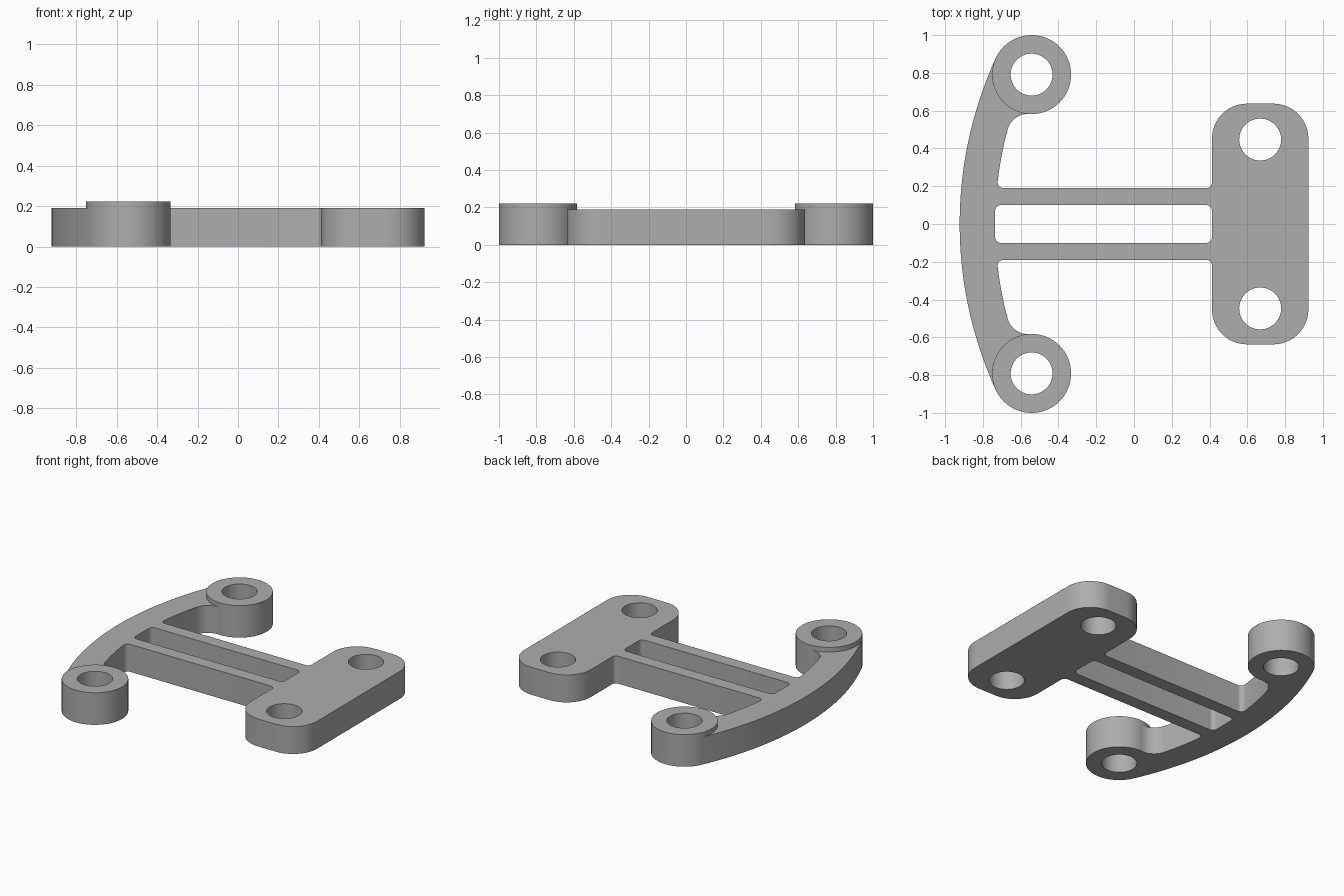
import bpy
import bmesh
from math import cos, sin, atan2, pi, sqrt, acos, radians
from mathutils import Vector

if "Cube" in bpy.data.objects:
    bpy.data.objects.remove(bpy.data.objects["Cube"], do_unlink=True)

BODY_H, BOSS_H = 0.19, 0.222
BOSS, BOSS_R, HOLE_R = Vector((-0.542, 0.791)), 0.209, 0.111
PLATE_HOLE = Vector((0.668, 0.447))
LEFT, RIGHT, PLATE_X, PLATE_Y = -0.923, 0.923, 0.413, 0.637
BAR_IN, BAR_OUT, SLOT_X = 0.1, 0.19, -0.735

grey = bpy.data.materials.new("light grey")
grey.use_nodes = True
colour = (0.42, 0.42, 0.42, 1)
grey.diffuse_color = colour
grey.node_tree.nodes["Principled BSDF"].inputs["Base Color"].default_value = colour


def arc(c, r, a0, a1, n):
    return [Vector((c[0] + r * cos(a0 + (a1 - a0) * i / n),
                    c[1] + r * sin(a0 + (a1 - a0) * i / n))) for i in range(n + 1)]


def circle(c, r, n=64):
    return arc(c, r, 0, 2 * pi, n)[:-1]


def fillet(before, corner, after, r, n=8):
    """Points of a rounded corner between two straight runs."""
    p = Vector(corner)
    u, v = (Vector(before) - p).normalized(), (Vector(after) - p).normalized()
    half = acos(u.dot(v)) / 2
    c = p + (u + v).normalized() * r / sin(half)
    run = r * cos(half) / sin(half)
    s, e = p + u * run - c, p + v * run - c
    a0 = atan2(s.y, s.x)
    turn = (atan2(e.y, e.x) - a0 + pi) % (2 * pi) - pi
    return arc(c, r, a0, a0 + turn, n)


def prism(name, loops, height):
    """Extrude an outline with holes to a closed solid."""
    bm = bmesh.new()
    caps = ([], [])
    for loop in loops:
        rings = [[bm.verts.new((p.x, p.y, z)) for p in loop] for z in (0, height)]
        for i in range(len(loop)):
            j = (i + 1) % len(loop)
            bm.faces.new((rings[0][i], rings[0][j], rings[1][j], rings[1][i]))
            for cap, ring in zip(caps, rings):
                cap.append(bm.edges.get((ring[i], ring[j])))
    for cap, z in zip(caps, (-1, 1)):
        bmesh.ops.triangle_fill(bm, edges=cap, use_beauty=True, normal=(0, 0, z))
    bmesh.ops.recalc_face_normals(bm, faces=bm.faces)
    mesh = bpy.data.meshes.new(name)
    bm.to_mesh(mesh)
    bm.free()
    mesh.shade_smooth()
    mesh.set_sharp_from_angle(angle=radians(30))
    mesh.materials.append(grey)
    obj = bpy.data.objects.new(name, mesh)
    bpy.context.collection.objects.link(obj)
    return obj


# Bow: the outer arc is tangent to the boss, the inner arc is concentric
gap = BOSS.x - LEFT
R = (gap ** 2 + BOSS.y ** 2 - BOSS_R ** 2) / (2 * (gap - BOSS_R))
centre = Vector((LEFT + R, 0))
R_in = centre.x - SLOT_X
tangent = atan2(BOSS.y, BOSS.x - centre.x)

# Fillet circle that touches the inner arc and the boss
fr = 0.11
d1, d2 = R_in - fr, BOSS_R + fr
axis = BOSS - centre
D = axis.length
a = (d1 ** 2 - d2 ** 2 + D ** 2) / (2 * D)
axis.normalize()
side = Vector((axis.y, -axis.x)) * sqrt(d1 ** 2 - a ** 2)
fc = min((centre + axis * a + side, centre + axis * a - side), key=lambda p: p.y)
to_boss, from_bow = BOSS - fc, fc - centre
boss_angle = atan2(-to_boss.y, -to_boss.x) % (2 * pi)
bow_angle = atan2(from_bow.y, from_bow.x)


def bow_x(y):
    return centre.x - sqrt(R_in ** 2 - y ** 2)


# Half outline of the body, from the bow round to the mounting plate
half = arc(centre, R, pi, tangent, 28)
half += arc(BOSS, BOSS_R, tangent, boss_angle, 24)[1:]
half += arc(fc, fr, atan2(to_boss.y, to_boss.x), bow_angle, 14)[1:]
end_angle = pi - atan2(BAR_OUT + 0.045, R_in)
half += arc(centre, R_in, bow_angle, end_angle, 12)[1:]
r = 0.03
half += fillet((bow_x(BAR_OUT + 0.05), BAR_OUT + 0.05), (bow_x(BAR_OUT), BAR_OUT), (0, BAR_OUT), r)
half += fillet((0, BAR_OUT), (PLATE_X, BAR_OUT), (PLATE_X, PLATE_Y), r)
half += fillet((PLATE_X, 0), (PLATE_X, PLATE_Y), (RIGHT, PLATE_Y), 0.185, 16)
half += fillet((PLATE_X, PLATE_Y), (RIGHT, PLATE_Y), (RIGHT, 0), 0.185, 16)
outline = half + [Vector((p.x, -p.y)) for p in reversed(half[1:])]

# Slot between the two bars
corners = [(SLOT_X, -BAR_IN), (PLATE_X, -BAR_IN), (PLATE_X, BAR_IN), (SLOT_X, BAR_IN)]
slot = []
for i in range(4):
    slot += fillet(corners[i - 1], corners[i], corners[(i + 1) % 4], r)

holes = [circle((PLATE_HOLE.x, s * PLATE_HOLE.y), HOLE_R) for s in (1, -1)]
prism("bracket_body", [outline, slot] + holes, BODY_H)

# Raised bosses at the ends of the bow
for name, s in (("back_boss", 1), ("front_boss", -1)):
    c = (BOSS.x, s * BOSS.y)
    prism(name, [circle(c, BOSS_R), circle(c, HOLE_R)], BOSS_H)
